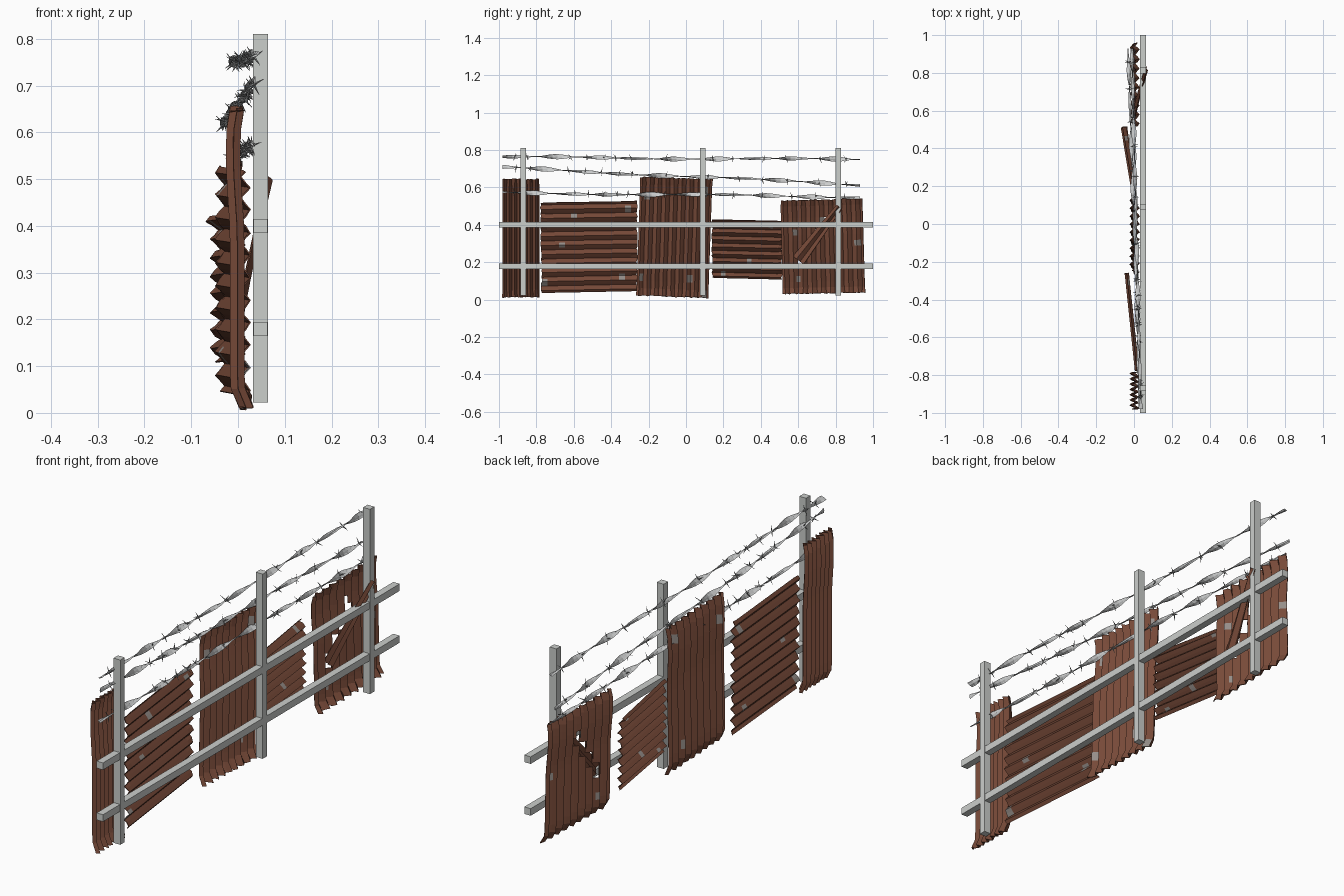
import bpy, bmesh, math, random
from mathutils import Vector, Matrix

if "Cube" in bpy.data.objects:
    bpy.data.objects.remove(bpy.data.objects["Cube"])

random.seed(4)


def material(name, rgb):
    m = bpy.data.materials.new(name)
    m.diffuse_color = (*rgb, 1)
    m.use_nodes = True
    m.node_tree.nodes["Principled BSDF"].inputs["Base Color"].default_value = m.diffuse_color
    return m


GALV = material("galvanised grey", (0.60, 0.62, 0.60))
WIRE = material("wire grey", (0.62, 0.63, 0.63))
BARB = material("barb grey", (0.32, 0.33, 0.33))
RUST = material("rust brown", (0.185, 0.068, 0.040))
BARE = material("bare metal patch", (0.30, 0.27, 0.25))


def make(name, bm, mats):
    bmesh.ops.recalc_face_normals(bm, faces=bm.faces)
    me = bpy.data.meshes.new(name)
    bm.to_mesh(me)
    bm.free()
    for m in mats:
        me.materials.append(m)
    ob = bpy.data.objects.new(name, me)
    bpy.context.collection.objects.link(ob)
    return ob


def box(name, lo, hi):
    bm = bmesh.new()
    lo, hi = Vector(lo), Vector(hi)
    bmesh.ops.create_cube(bm, size=1, matrix=Matrix.Translation((lo + hi) / 2)
                          @ Matrix.Diagonal((*(hi - lo), 1)))
    return make(name, bm, [GALV])


# Posts and rails
for i, y in enumerate((-0.87, 0.09, 0.813)):
    box(f"post_{i + 1}", (0.032, y - 0.015, 0.022), (0.064, y + 0.015, 0.81))
for i, z in enumerate((0.179, 0.40)):
    box(f"rail_{i + 1}", (0.033, -1, z - 0.015), (0.063, 1, z + 0.015))


def corrugated(name, corners, ridges, amp, horizontal, offset, patches=(), tear=None):
    """Corrugated sheet over four (y, z) corners: bottom left/right, top right/left."""
    bl, br, tr, tl = (Vector(c) for c in corners)
    across, along = ridges * 4, 16
    nu, nv = (along, across) if horizontal else (across, along)
    bm = bmesh.new()
    grid = []
    for j in range(nv + 1):
        v = j / nv
        row = []
        for i in range(nu + 1):
            u = i / nu
            p = bl.lerp(br, u).lerp(tl.lerp(tr, u), v)
            wave = amp * math.sin((j if horizontal else i) * math.pi / 2)
            if (i in (0, nu)) if horizontal else (j in (0, nv)):   # ragged ends
                p += Vector((random.uniform(-.004, .004), random.uniform(-.003, .003)))
            row.append(bm.verts.new((offset(u, v) + wave, p.x, p.y)))
        grid.append(row)
    for j in range(nv):
        for i in range(nu):
            f = bm.faces.new((grid[j][i], grid[j][i + 1], grid[j + 1][i + 1], grid[j + 1][i]))
            c = f.calc_center_median()
            if any(abs(c.y - a) < 0.014 and abs(c.z - b) < 0.016 for a, b in patches):
                f.material_index = 1
    if tear:                                                       # ripped slit
        a, b, w = Vector(tear[0]), Vector(tear[1]), tear[2]
        d = b - a
        gone = []
        for f in bm.faces:
            c = f.calc_center_median()
            p = Vector((c.y, c.z)) - a
            t = p.dot(d) / d.length_squared
            if 0 < t < 1 and (p - d * t).length < w:
                gone.append(f)
        bmesh.ops.delete(bm, geom=gone, context='FACES')
    ob = make(name, bm, [RUST, BARE])
    s = ob.modifiers.new("sheet thickness", 'SOLIDIFY')
    s.thickness, s.offset = 0.003, 0
    return ob


def upright_bend(u, v):
    """Upright sheets lean out near the top and kick in at the foot."""
    foot = max(0, 0.07 - v) * 0.28
    return -0.002 - 0.008 * max(0, min(1, (v - 0.6) / 0.2)) + foot \
        + max(0, v - 0.93) * 0.1


# Rusty sheets, from the -y end to the +y end
corrugated("narrow_upright_sheet",
           [(-.98, .012), (-.785, .014), (-.785, .645), (-.98, .645)],
           7, 0.014, False, upright_bend)
corrugated("wide_level_sheet",
           [(-.772, .036), (-.262, .046), (-.262, .526), (-.778, .518)],
           10, 0.010, True, lambda u, v: 0.016 - 0.054 * u,
           [(-.66, .29), (-.745, .09), (-.31, .485), (-.60, .45), (-.34, .12)])
corrugated("tall_upright_sheet",
           [(-.264, .022), (.118, .008), (.14, .642), (-.243, .655)],
           9, 0.012, False, upright_bend,
           [(-.24, .11), (.02, .12), (.10, .57), (-.21, .55), (.10, .04)])
corrugated("low_level_sheet",
           [(.14, .117), (.512, .108), (.512, .420), (.14, .428)],
           8, 0.011, True,
           lambda u, v: 0.004 - 0.052 * u - 0.012 * max(0, v - .85) / .15 * u,
           [(.20, .14), (.45, .40), (.34, .2)])
corrugated("torn_upright_sheet",
           [(.518, .030), (.957, .038), (.942, .540), (.506, .528)],
           9, 0.011, False, upright_bend,
           [(.58, .36), (.60, .10), (.92, .30), (.73, .42)],
           tear=((.60, .20), (.76, .42), 0.022))

# Strip torn from the last sheet and curled towards the rails
bm = bmesh.new()
rows = []
for k in range(9):
    t = k / 8
    c = Vector((0.004 + 0.06 * t ** 1.1, 0.60 + 0.22 * t, 0.21 + 0.285 * t))
    side = Vector((0, 0.8, -0.6)) * (0.036 - 0.018 * t)
    rows.append([bm.verts.new(c + side * s + Vector((h, 0, 0)))
                 for s, h in ((-1, 0), (-.33, .009), (.33, -.006), (1, .004))])
for a, b in zip(rows, rows[1:]):
    for i in range(3):
        bm.faces.new((a[i], a[i + 1], b[i + 1], b[i]))
strip = make("torn_strip", bm, [RUST])
s = strip.modifiers.new("sheet thickness", 'SOLIDIFY')
s.thickness, s.offset = 0.003, 0


# Barbed strands: twisted ribbons with crossed spikes
def strand(name, start, end, phase):
    start, end = Vector(start), Vector(end)
    n = 72
    bm = bmesh.new()
    prev = None
    for k in range(n + 1):
        t = k / n
        c = start.lerp(end, t)
        c.z += 0.004 * math.sin(t * 9 + phase)
        a = phase + t * math.pi * 9
        wide = 0.014 * (0.75 + 0.25 * math.cos(t * 40 + phase))
        e1 = Vector((math.cos(a), 0, math.sin(a))) * wide
        e2 = Vector((-math.sin(a), 0, math.cos(a))) * 0.0025
        ring = [bm.verts.new(c + d) for d in (e1, e2, -e1, -e2)]
        if prev:
            for i in range(4):
                bm.faces.new((prev[i], prev[(i + 1) % 4], ring[(i + 1) % 4], ring[i]))
        else:
            bm.faces.new(ring)
        prev = ring
    bm.faces.new(prev)
    make(name, bm, [WIRE])

    bm = bmesh.new()
    for y in (-.92, -.84, -.61, -.53, -.45, -.37, -.29, -.12, .13, .27, .42, .55, .70, .85):
        y += random.uniform(-.02, .02)
        c = start.lerp(end, (y - start.y) / (end.y - start.y))
        turn = random.uniform(0, math.pi)
        for i in range(4):
            a = turn + i * math.pi / 2
            d = Vector((math.cos(a), random.uniform(-.5, .5), math.sin(a))).normalized()
            length = random.uniform(0.020, 0.028)
            bmesh.ops.create_cone(
                bm, segments=4, radius1=0.003, radius2=0.0004, depth=length, cap_ends=True,
                matrix=Matrix.Translation(c + d * length / 2)
                @ d.to_track_quat('Z', 'Y').to_matrix().to_4x4())
    make(name + "_barbs", bm, [BARB])


strand("top_strand", (0.036, -.98, .762), (-.012, .93, .748), 0.4)
strand("middle_strand", (0.036, -.98, .706), (-.032, .93, .614), 1.5)
strand("lower_strand", (0.030, -.98, .572), (-.012, .93, .548), 2.4)
